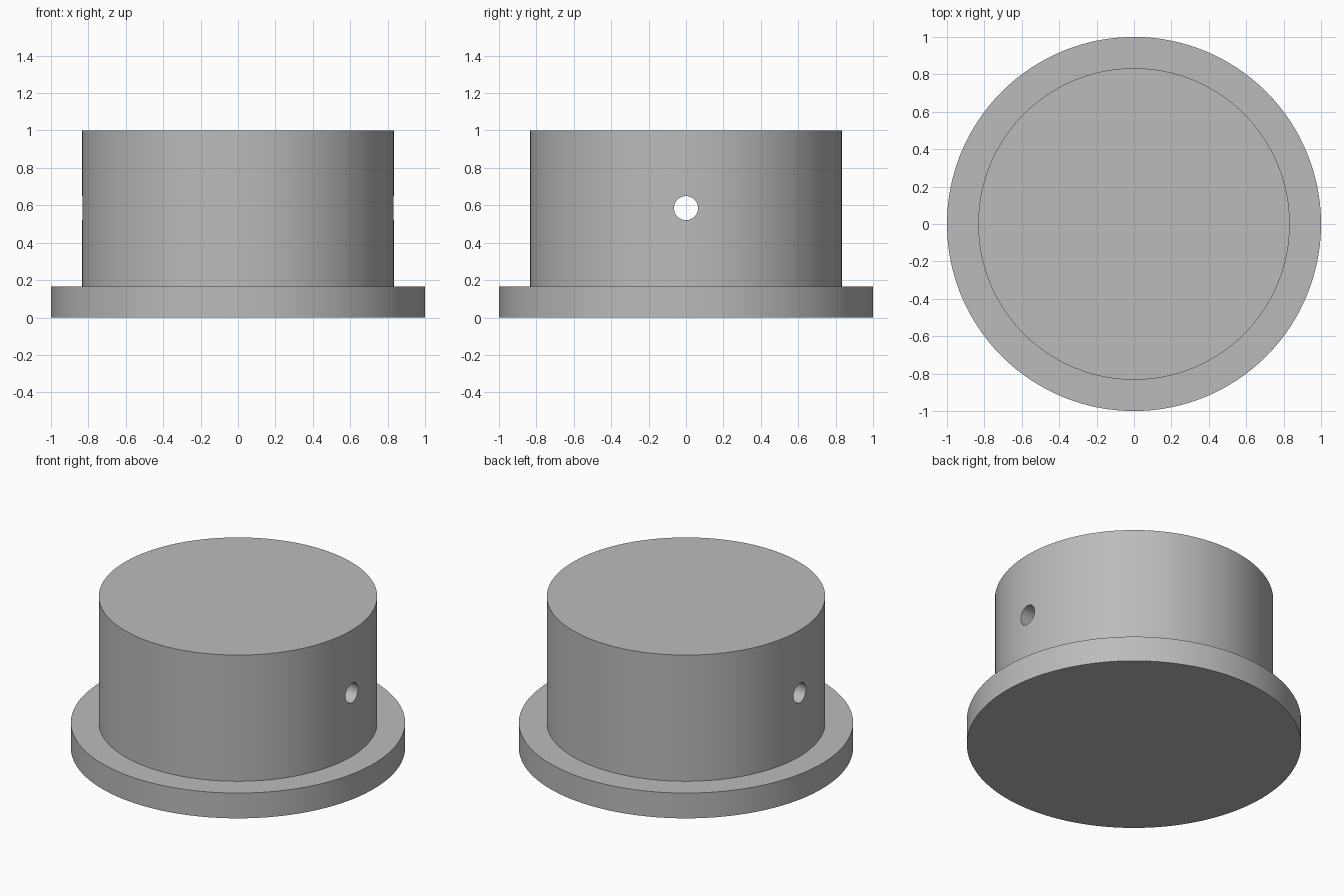
import bpy
import bmesh
import math
from mathutils import Matrix

cube = bpy.data.objects.get("Cube")
if cube:
    bpy.data.objects.remove(cube, do_unlink=True)

SIDES = 128
FLANGE_R, BARREL_R = 1.0, 0.833
FLANGE_H, TOTAL_H = 0.167, 1.0
HOLE_R, HOLE_Z = 0.0645, 0.585

grey = bpy.data.materials.new("plain grey")
grey.use_nodes = True
colour = (0.5, 0.5, 0.5, 1)
grey.diffuse_color = colour
grey.node_tree.nodes["Principled BSDF"].inputs["Base Color"].default_value = colour


def make_object(name, bm):
    bmesh.ops.recalc_face_normals(bm, faces=bm.faces)
    mesh = bpy.data.meshes.new(name)
    bm.to_mesh(mesh)
    bm.free()
    mesh.materials.append(grey)
    obj = bpy.data.objects.new(name, mesh)
    bpy.context.collection.objects.link(obj)
    return obj


# Flanged plug: a disc whose upper face is inset and raised into the barrel
bm = bmesh.new()
bmesh.ops.create_cone(bm, cap_ends=True, segments=SIDES, radius1=FLANGE_R,
                      radius2=FLANGE_R, depth=FLANGE_H,
                      matrix=Matrix.Translation((0, 0, FLANGE_H / 2)))
top = max(bm.faces, key=lambda f: f.calc_center_median().z)
inset = (FLANGE_R - BARREL_R) * math.cos(math.pi / SIDES)
bmesh.ops.inset_region(bm, faces=[top], thickness=inset, use_even_offset=True)
raised = bmesh.ops.extrude_face_region(bm, geom=[top])["geom"]
bmesh.ops.delete(bm, geom=[top], context="FACES_ONLY")
bmesh.ops.translate(bm, vec=(0, 0, TOTAL_H - FLANGE_H),
                    verts=[v for v in raised if isinstance(v, bmesh.types.BMVert)])
plug = make_object("flanged_plug", bm)

# Cross hole drilled from side to side through the barrel
bm = bmesh.new()
bmesh.ops.create_cone(bm, cap_ends=True, segments=48, radius1=HOLE_R,
                      radius2=HOLE_R, depth=2.4,
                      matrix=Matrix.Translation((0, 0, HOLE_Z))
                      @ Matrix.Rotation(math.pi / 2, 4, "Y"))
drill = make_object("hole_cutter", bm)
drill.hide_render = True

cut = plug.modifiers.new("cross hole", "BOOLEAN")
cut.operation = "DIFFERENCE"
cut.solver = "EXACT"
cut.object = drill

bpy.ops.object.select_all(action="DESELECT")
plug.select_set(True)
bpy.context.view_layer.objects.active = plug
bpy.ops.object.modifier_apply(modifier=cut.name)
bpy.data.objects.remove(drill, do_unlink=True)
bpy.ops.object.shade_smooth_by_angle(angle=math.radians(30))
